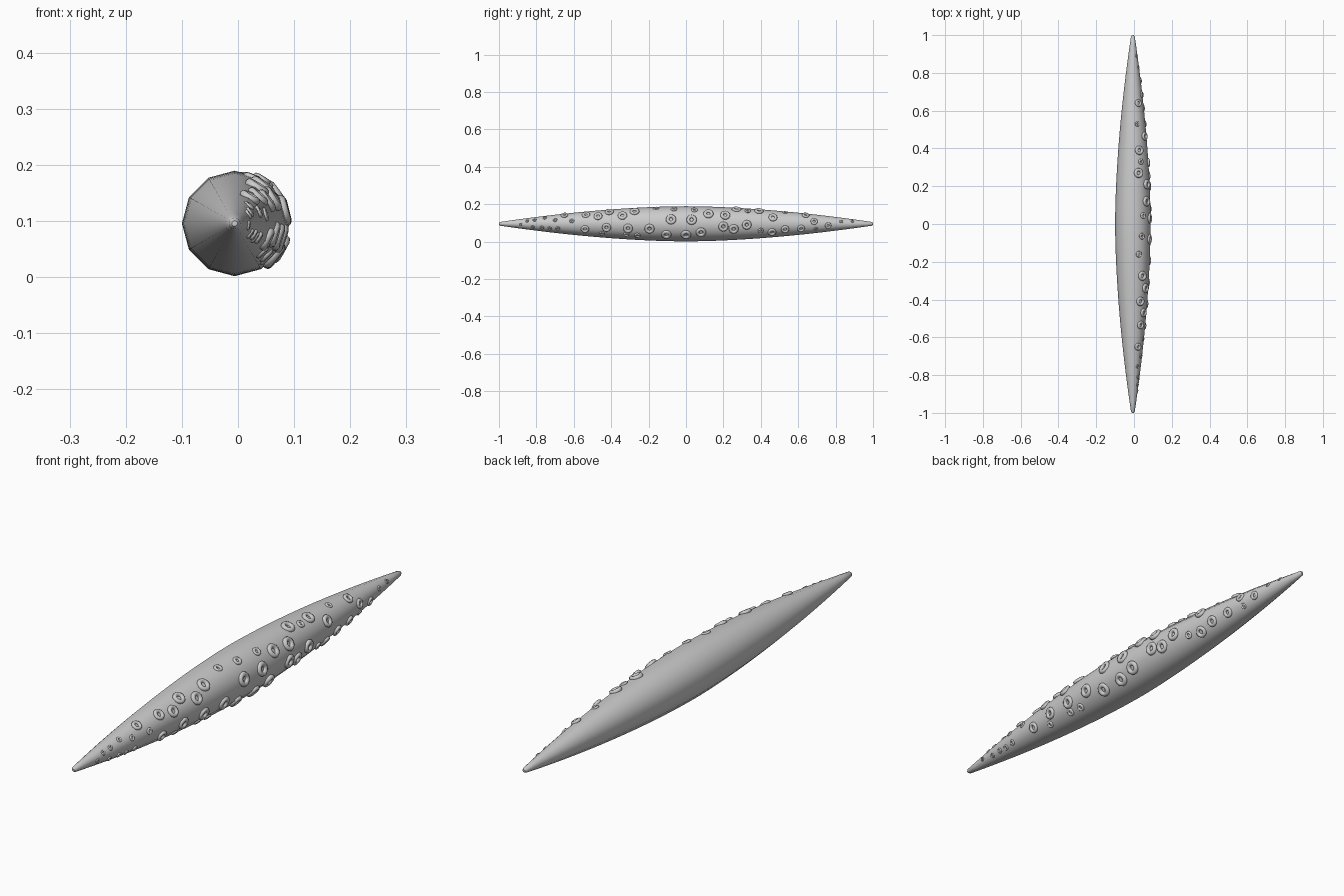
import bpy, bmesh, math
from mathutils import Vector

if "Cube" in bpy.data.objects:
    bpy.data.objects.remove(bpy.data.objects["Cube"])

CX, CZ, SIDES = -0.006, 0.0955, 12


def radius(y):
    return 0.009 + 0.085 * (1 - min(abs(y), 1) ** 1.75)


# spindle-shaped tentacle body, twelve-sided, rings along y
bm = bmesh.new()
ys = [-0.992 + 1.984 * i / 40 for i in range(41)]
stations = [(-1.0, 0.005)] + [(y, radius(y)) for y in ys] + [(1.0, 0.005)]
rings = []
for y, r in stations:
    rings.append([bm.verts.new((CX + r * math.cos(a), y, CZ + r * math.sin(a)))
                  for a in (2 * math.pi * k / SIDES for k in range(SIDES))])
for r0, r1 in zip(rings, rings[1:]):
    for k in range(SIDES):
        n = (k + 1) % SIDES
        bm.faces.new((r0[k], r0[n], r1[n], r1[k]))
bm.faces.new(rings[0])
bm.faces.new(rings[-1])
bmesh.ops.recalc_face_normals(bm, faces=bm.faces)
mesh = bpy.data.meshes.new("tentacle_body")
bm.to_mesh(mesh)
bm.free()
body = bpy.data.objects.new("tentacle_body", mesh)
bpy.context.collection.objects.link(body)
bpy.context.view_layer.objects.active = body
body.select_set(True)
bpy.ops.object.shade_smooth_by_angle(angle=math.radians(45))
body.select_set(False)

# one sucker ring of unit outer radius, shared by all suckers
bpy.ops.mesh.primitive_torus_add(major_radius=0.66, minor_radius=0.34,
                                 major_segments=16, minor_segments=8)
master = bpy.context.object
bpy.ops.object.shade_smooth()
ring_mesh = master.data
ring_mesh.name = "sucker"
bpy.data.objects.remove(master)


def add_sucker(y, z, size):
    r = radius(y)
    s = max(-0.93, min(0.93, (z - CZ) / r))
    a = math.asin(s)
    step = 2 * math.pi / SIDES
    off = (a % step) - step / 2
    flat = r * math.cos(step / 2) / math.cos(off)
    slope = (radius(y + 0.01) - radius(y - 0.01)) / 0.02
    normal = Vector((math.cos(a), -slope, math.sin(a)))
    ob = bpy.data.objects.new("sucker", ring_mesh)
    ob.location = (CX + flat * math.cos(a), y, CZ + flat * math.sin(a))
    ob.rotation_mode = 'QUATERNION'
    ob.rotation_quaternion = normal.to_track_quat('Z', 'Y')
    ob.scale = (size, size, size)
    bpy.context.collection.objects.link(ob)


# sucker centres (y, z) scattered over the +x side
large = [(-.65, .142), (-.41, .16), (-.275, .163), (.27, .176), (.39, .165), (.64, .142),
         (-.535, .145), (-.47, .137), (-.34, .14), (-.08, .12), (.03, .118), (.12, .15),
         (.21, .142), (.465, .13), (.685, .109), (-.425, .075), (-.31, .07), (-.195, .068),
         (.2, .08), (.255, .067), (.325, .09), (.53, .066), (.615, .07), (.76, .086),
         (-.54, .067), (-.105, .037), (0, .036), (.08, .05), (.46, .05)]
small = [(-.16, .181), (-.065, .175), (.045, .171), (.33, .165), (.53, .16),
         (-.81, .117), (-.755, .128), (-.7, .117), (-.61, .112), (.83, .108), (.89, .11),
         (-.885, .092), (-.85, .112), (-.82, .077), (-.77, .075), (-.73, .07), (-.685, .07),
         (-.45, .043), (-.32, .037), (-.26, .032), (.40, .059), (.695, .067)]
for y, z in large:
    add_sucker(y, z, 0.009 + 0.2 * radius(y))
for y, z in small:
    add_sucker(y, z, 0.006 + 0.12 * radius(y))
